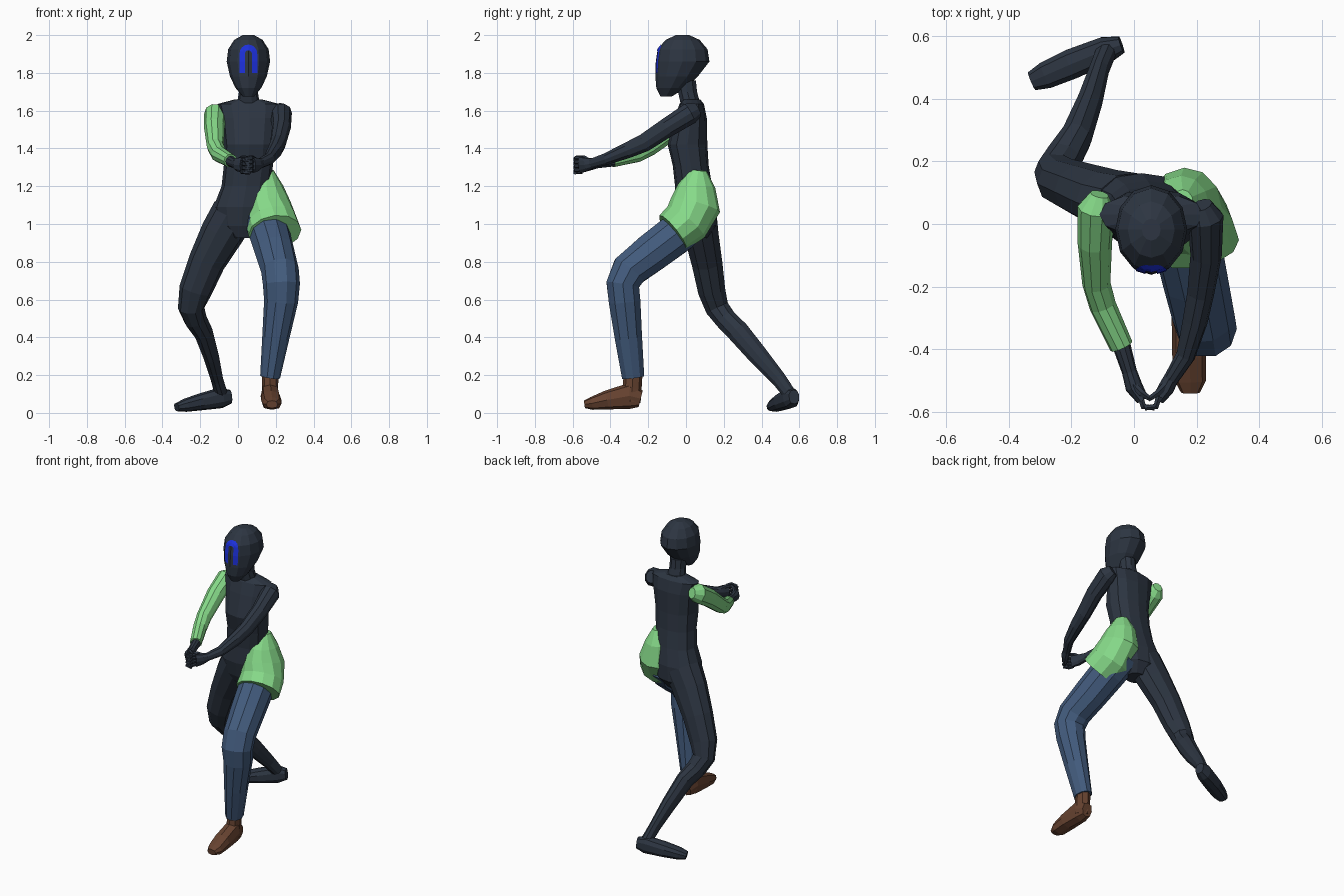
import bpy, bmesh, math
from mathutils import Vector
from mathutils.bvhtree import BVHTree


def material(name, rgb):
    m = bpy.data.materials.new(name)
    m.diffuse_color = (*rgb, 1)
    return m


DARK = material("dark slate", (0.026, 0.036, 0.054))
GREEN = material("light green", (0.24, 0.70, 0.25))
DENIM = material("denim blue", (0.055, 0.105, 0.205))
BROWN = material("brown leather", (0.135, 0.056, 0.030))
BLUE = material("bright blue", (0.012, 0.03, 0.72))


def add_object(name, bm, mat):
    bmesh.ops.recalc_face_normals(bm, faces=bm.faces)
    me = bpy.data.meshes.new(name)
    bm.to_mesh(me)
    bm.free()
    me.materials.append(mat)
    ob = bpy.data.objects.new(name, me)
    bpy.context.collection.objects.link(ob)
    return ob


def tube(name, mat, rings, n=10, ref=(1, 0, 0), axis=None, square=1.0):
    """Loft elliptical rings (x, y, z, half width along ref, other half width)."""
    bm = bmesh.new()
    ps = [Vector(r[:3]) for r in rings]
    ref = Vector(ref)
    loops = []
    for i, (p, r) in enumerate(zip(ps, rings)):
        if axis:
            t = Vector(axis)
        else:
            t = Vector()
            if i > 0:
                t += (p - ps[i - 1]).normalized()
            if i < len(ps) - 1:
                t += (ps[i + 1] - p).normalized()
            t.normalize()
        u = (ref - t * ref.dot(t)).normalized()
        v = t.cross(u)
        loop = []
        for k in range(n):
            a = 2 * math.pi * k / n
            c, s = math.cos(a), math.sin(a)
            c = math.copysign(abs(c) ** square, c)
            s = math.copysign(abs(s) ** square, s)
            loop.append(bm.verts.new(p + u * (c * r[3]) + v * (s * r[4])))
        loops.append(loop)
    for la, lb in zip(loops, loops[1:]):
        for k in range(n):
            j = (k + 1) % n
            bm.faces.new((la[k], la[j], lb[j], lb[k]))
    bm.faces.new(loops[0])
    bm.faces.new(loops[-1])
    return add_object(name, bm, mat)


UP = (0, 0, 1)

# head and neck
head = tube("head", DARK, [
    (.055, -.105, 1.675, .03, .03), (.055, -.08, 1.72, .068, .077),
    (.055, -.05, 1.78, .097, .112), (.055, -.018, 1.86, .115, .142),
    (.055, -.018, 1.925, .107, .132), (.055, -.018, 1.975, .075, .09),
    (.055, -.018, 2.0, .03, .035)], 12, axis=UP)
tube("neck", DARK, [
    (.055, .0, 1.76, .05, .055), (.055, .008, 1.7, .05, .053),
    (.055, .03, 1.61, .065, .055)], axis=UP)

# arch-shaped face mark, draped on the face
tree = BVHTree.FromPolygons([v.co for v in head.data.vertices],
                            [p.vertices[:] for p in head.data.polygons])
outer, inner = [], []
for z in (1.80, 1.83, 1.86, 1.89):
    outer.append((-.048, z))
    inner.append((-.018, z))
for k in range(1, 8):
    a = math.pi * (1 - k / 8)
    outer.append((.048 * math.cos(a), 1.90 + .05 * math.sin(a)))
    inner.append((.020 * math.cos(a), 1.895 + .025 * math.sin(a)))
for z in (1.89, 1.86, 1.83, 1.80):
    outer.append((.048, z))
    inner.append((.018, z))
bm = bmesh.new()
strips = []
for path in (outer, [((a[0] + b[0]) / 2, (a[1] + b[1]) / 2)
                     for a, b in zip(outer, inner)], inner):
    strips.append([])
    for x, z in path:
        hit = tree.ray_cast(Vector((.055 + x, -1, z)), Vector((0, 1, 0)))[0]
        strips[-1].append(bm.verts.new((.055 + x, hit.y - .004, z)))
for sa, sb in zip(strips, strips[1:]):
    for i in range(len(sa) - 1):
        bm.faces.new((sa[i], sa[i + 1], sb[i + 1], sb[i]))
mark = add_object("face_mark", bm, BLUE)
if mark.data.polygons[0].normal.y > 0:
    mark.data.flip_normals()

# torso and pelvis
tube("torso", DARK, [
    (.055, .03, 1.66, .07, .045), (.055, .03, 1.635, .165, .065),
    (.06, .025, 1.56, .15, .085), (.06, .008, 1.42, .135, .105),
    (.055, .025, 1.31, .13, .095), (.043, .04, 1.2, .13, .098),
    (.025, .05, 1.09, .155, .112), (.02, .06, .99, .13, .10),
    (.03, .05, .925, .06, .06)], 12, axis=UP, square=.85)

# arms
tube("sleeved_arm", GREEN, [
    (-.11, .095, 1.595, .03, .035), (-.12, .05, 1.58, .06, .062),
    (-.125, -.06, 1.51, .055, .058), (-.12, -.19, 1.41, .045, .05),
    (-.1, -.26, 1.37, .043, .045), (-.04, -.39, 1.335, .038, .036)])
tube("bare_arm", DARK, [
    (.215, .06, 1.605, .035, .04), (.228, .02, 1.585, .058, .06),
    (.23, -.1, 1.51, .05, .054), (.213, -.22, 1.43, .043, .05),
    (.195, -.31, 1.39, .04, .044), (.165, -.42, 1.345, .031, .033),
    (.115, -.5, 1.32, .024, .027)])

# clasped hands
tube("right_hand", DARK, [
    (-.045, -.37, 1.335, .03, .03), (-.015, -.47, 1.32, .024, .026),
    (.0, -.52, 1.315, .028, .036), (.027, -.56, 1.312, .02, .044)])
tube("left_hand", DARK, [
    (.12, -.49, 1.322, .024, .027), (.102, -.525, 1.315, .026, .036),
    (.077, -.56, 1.312, .02, .044)])
for side, name in ((-1, "right"), (1, "left")):
    for i in range(4):
        z = 1.346 - .022 * i + .005 * side
        tube(f"{name}_finger_{i + 1}", DARK, [
            (.05 + side * .03, -.55, z, .011, .011),
            (.05 + side * .02, -.582, z, .011, .011),
            (.05 - side * .015, -.587, z - .005, .009, .009)], 6, ref=UP)
    tube(f"{name}_thumb", DARK, [
        (.05 + side * .05, -.515, 1.335, .014, .013),
        (.05 + side * .025, -.54, 1.352, .012, .012),
        (.05 - side * .005, -.56, 1.352, .008, .008)], 6, ref=UP)

# rear leg and foot
tube("rear_leg", DARK, [
    (-.02, .06, 1.06, .12, .105), (-.085, .08, .95, .115, .095),
    (-.165, .11, .8, .098, .085), (-.225, .135, .65, .088, .076),
    (-.248, .165, .555, .07, .066), (-.225, .21, .495, .062, .06),
    (-.185, .275, .43, .052, .062), (-.143, .385, .3, .042, .055),
    (-.112, .49, .18, .033, .042), (-.085, .56, .085, .035, .035)])
tube("rear_foot", DARK, [
    (-.04, .572, .085, .037, .028), (-.09, .555, .08, .055, .045),
    (-.2, .51, .058, .045, .05), (-.28, .475, .04, .035, .045),
    (-.325, .456, .03, .022, .032)], ref=UP, square=.8)

# trousered front leg
tube("trouser_leg", DENIM, [
    (.12, .05, 1.05, .1, .11), (.165, -.04, .955, .11, .112),
    (.195, -.18, .85, .105, .108), (.222, -.3, .755, .1, .1),
    (.23, -.335, .68, .098, .092), (.228, -.325, .59, .09, .088),
    (.2, -.305, .4, .072, .076), (.17, -.28, .19, .053, .062)])

# boot
tube("boot_shaft", BROWN, [
    (.17, -.28, .21, .045, .05), (.17, -.285, .13, .042, .05),
    (.17, -.295, .06, .045, .055)], 8)
tube("boot_foot", BROWN, [
    (.17, -.24, .075, .036, .045), (.17, -.30, .09, .05, .07),
    (.176, -.42, .068, .054, .05), (.18, -.5, .05, .05, .034),
    (.18, -.538, .045, .03, .02)], 8, square=.8)

# flared tunic tail over the front hip
tube("tunic_tail", GREEN, [
    (.155, .065, 1.285, .035, .045), (.15, .055, 1.2, .09, .1),
    (.16, .05, 1.1, .12, .135), (.18, .0, 1.01, .135, .128),
    (.195, -.07, .955, .142, .115)], 12)
